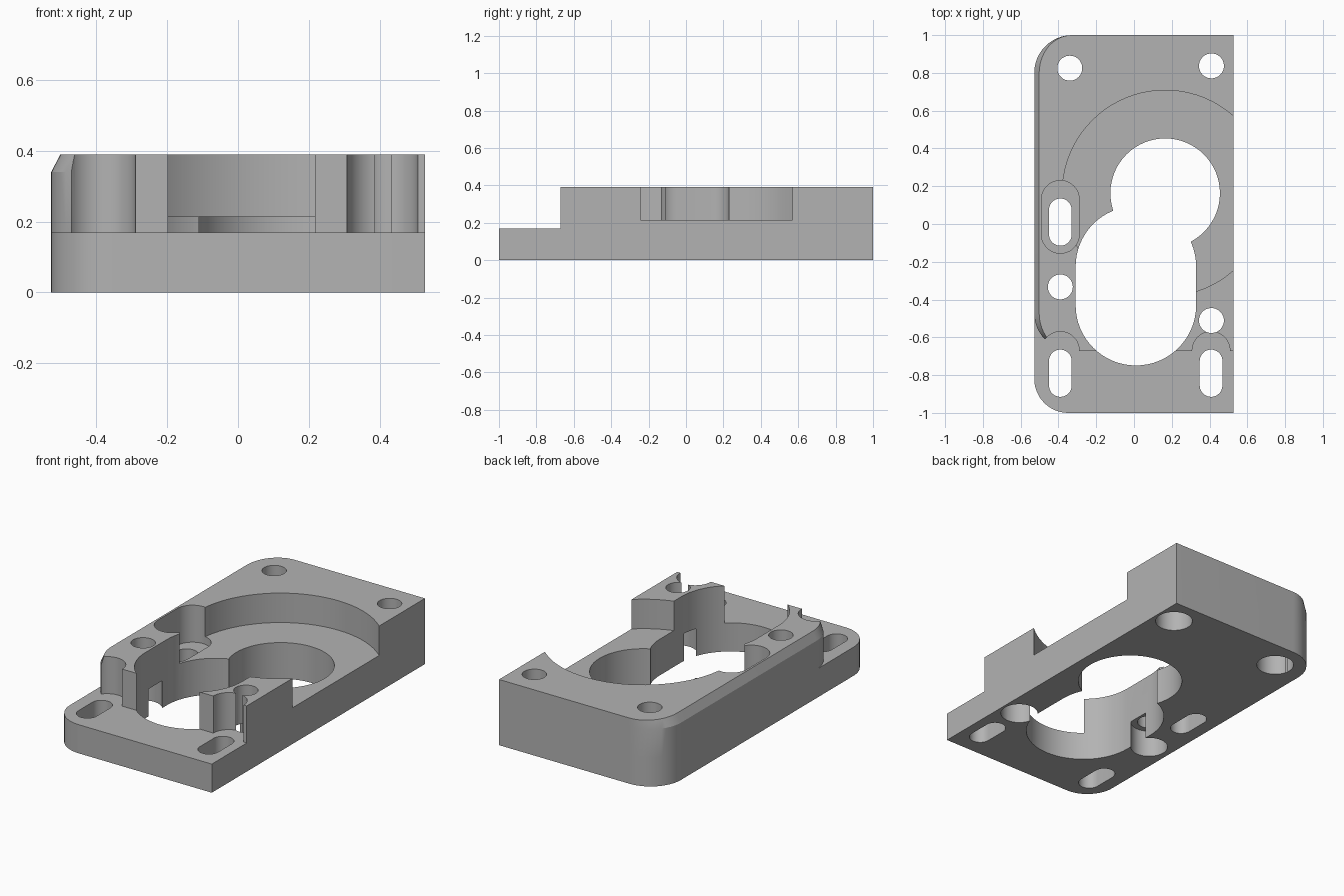
import bpy, bmesh, math

cube = bpy.data.objects.get("Cube")
if cube:
    bpy.data.objects.remove(cube)

HX, TOP, STEP, RECESS = 0.528, 0.39, 0.17, 0.215
STEP_Y, CHAMFER = -0.672, 0.026

grey = bpy.data.materials.new("plain_grey")
grey.use_nodes = True
grey.diffuse_color = (0.45, 0.45, 0.45, 1)
grey.node_tree.nodes["Principled BSDF"].inputs["Base Color"].default_value = grey.diffuse_color


def loft(name, rings):
    """Solid through rings of equal point count, listed from the bottom up."""
    bm = bmesh.new()
    loops = [[bm.verts.new(p) for p in ring] for ring in rings]
    n = len(loops[0])
    for low, high in zip(loops, loops[1:]):
        for i in range(n):
            j = (i + 1) % n
            bm.faces.new((low[i], low[j], high[j], high[i]))
    bm.faces.new(loops[0][::-1])
    bm.faces.new(loops[-1])
    bmesh.ops.recalc_face_normals(bm, faces=bm.faces[:])
    mesh = bpy.data.meshes.new(name)
    bm.to_mesh(mesh)
    bm.free()
    mesh.materials.append(grey)
    obj = bpy.data.objects.new(name, mesh)
    bpy.context.collection.objects.link(obj)
    return obj


def arc(cx, cy, r, start, end, n):
    angles = [math.radians(start + (end - start) * i / n) for i in range(n + 1)]
    return [(cx + r * math.cos(a), cy + r * math.sin(a)) for a in angles]


def plate_outline(y0, r_front, r_back=0.2):
    """Rectangle with both corners on the right-hand side rounded."""
    return ([(HX, y0), (HX, 1)]
            + arc(-HX + r_back, 1 - r_back, r_back, 90, 180, 12)
            + arc(-HX + r_front, y0 + r_front, r_front, 180, 270, 12))


def at(points, z):
    return [(x, y, z) for x, y in points]


def combine(target, tool, operation):
    mod = target.modifiers.new("combine", "BOOLEAN")
    mod.operation, mod.solver, mod.object = operation, "EXACT", tool
    bpy.context.view_layer.objects.active = target
    bpy.ops.object.modifier_apply(modifier=mod.name)
    bpy.data.objects.remove(tool)


def cut_slot(x, y0, y1, r, z0, z1, n=24):
    """Cut a straight slot, or a round hole when y0 equals y1."""
    if y0 == y1:
        points = arc(x, y0, r, 0, 360, 2 * n)[:-1]
    else:
        points = arc(x, y1, r, 0, 180, n) + arc(x, y0, r, 180, 360, n)
    tool = loft("cutter", [at(points, z0), at(points, z1)])
    tool.hide_render = True
    combine(body, tool, "DIFFERENCE")


# Low base plate
base = plate_outline(-1, 0.18)
body = loft("mounting_plate", [at(base, 0), at(base, STEP)])

# Raised block, its chamfer fading out around the rounded corners
block = plate_outline(STEP_Y, 0.2)
rim = [(x + CHAMFER * max(0, (0.2 - HX - x) / 0.2), y) for x, y in block]
combine(body, loft("raised_block", [at(block, 0.1), at(block, 0.34), at(rim, TOP)]), "UNION")

ABOVE, BELOW = 0.6, -0.2

# Round recess, round opening and long opening
cut_slot(0.165, 0.163, 0.163, 0.545, RECESS, ABOVE, 40)
cut_slot(0.165, 0.163, 0.163, 0.29, BELOW, ABOVE, 32)
cut_slot(0.01, -0.43, -0.225, 0.319, BELOW, ABOVE, 32)

# Adjustment slots, each with a wider pocket above
for x, y0, y1, pocket0, pocket1 in (
        (-0.39, -0.855, -0.725, -0.855, -0.67),
        (0.408, -0.855, -0.725, -0.855, -0.67),
        (-0.39, -0.055, 0.075, -0.055, 0.13)):
    cut_slot(x, pocket0, pocket1, 0.1, STEP, ABOVE)
    cut_slot(x, y0, y1, 0.06, BELOW, ABOVE)

# Screw holes, counterbored from underneath
for x, y in ((-0.34, 0.825), (0.41, 0.837), (-0.39, -0.333), (0.41, -0.511)):
    cut_slot(x, y, y, 0.066, BELOW, ABOVE)
    cut_slot(x, y, y, 0.103, BELOW, 0.162)

# Smooth curved walls, crisp edges
bpy.ops.object.select_all(action="DESELECT")
body.select_set(True)
bpy.context.view_layer.objects.active = body
bpy.ops.object.shade_smooth_by_angle(angle=math.radians(20))
